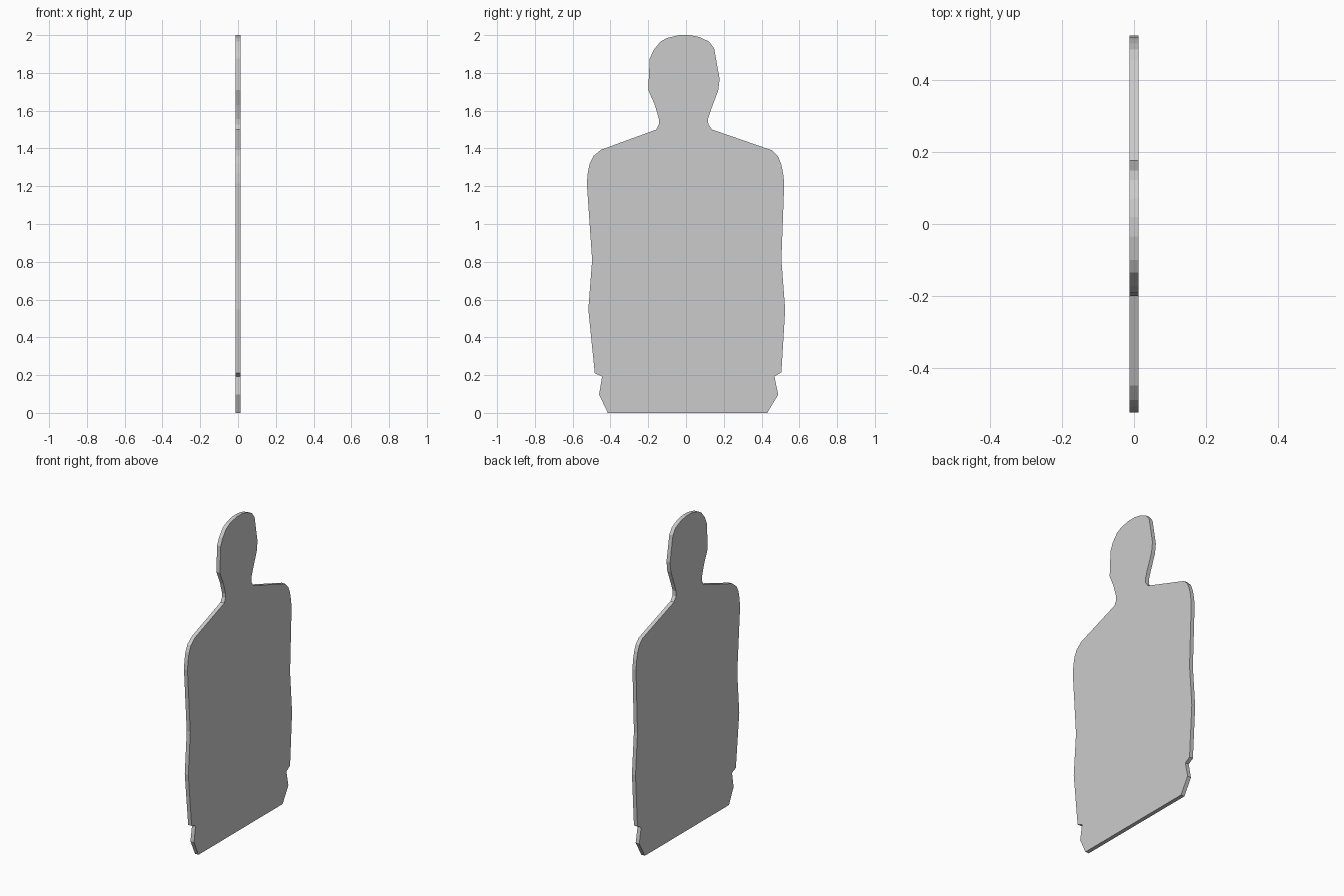
import bpy, bmesh

THICKNESS = 0.025

# Silhouette (y, z): right side going up, over the head, left side going down
right_body = [(0.43, 0), (0.488, 0.097), (0.468, 0.193), (0.505, 0.215),
              (0.525, 0.547), (0.505, 0.81), (0.52, 1.215)]
right_shoulder = [(0.514, 1.27), (0.503, 1.32), (0.486, 1.36), (0.456, 1.39)]
right_neck = [(0.138, 1.50), (0.118, 1.528), (0.117, 1.56), (0.134, 1.61)]
head = [(0.17, 1.705), (0.178, 1.767), (0.149, 1.93), (0.122, 1.966),
        (0.07, 1.99), (0.02, 2.0), (-0.035, 2.0), (-0.10, 1.985),
        (-0.135, 1.966), (-0.172, 1.92), (-0.192, 1.875), (-0.2, 1.71)]
left_neck = [(-0.165, 1.63), (-0.143, 1.555), (-0.143, 1.528), (-0.157, 1.50)]
left_shoulder = [(-0.45, 1.393), (-0.49, 1.36), (-0.51, 1.32), (-0.52, 1.27)]
left_body = [(-0.525, 1.215), (-0.497, 0.81), (-0.517, 0.547),
             (-0.483, 0.21), (-0.444, 0.193), (-0.46, 0.097), (-0.414, 0)]
outline = (right_body + right_shoulder + right_neck + head
           + left_neck + left_shoulder + left_body)

# Flat target board: one profile face extruded through its thickness
bm = bmesh.new()
face = bm.faces.new([bm.verts.new((-THICKNESS / 2, y, z)) for y, z in outline])
extruded = bmesh.ops.extrude_face_region(bm, geom=[face], use_keep_orig=True)
bmesh.ops.translate(bm, vec=(THICKNESS, 0, 0),
                    verts=[v for v in extruded["geom"] if isinstance(v, bmesh.types.BMVert)])
bmesh.ops.recalc_face_normals(bm, faces=bm.faces)

mesh = bpy.data.meshes.new("target_board")
bm.to_mesh(mesh)
bm.free()
bpy.context.collection.objects.link(bpy.data.objects.new("target_board", mesh))
